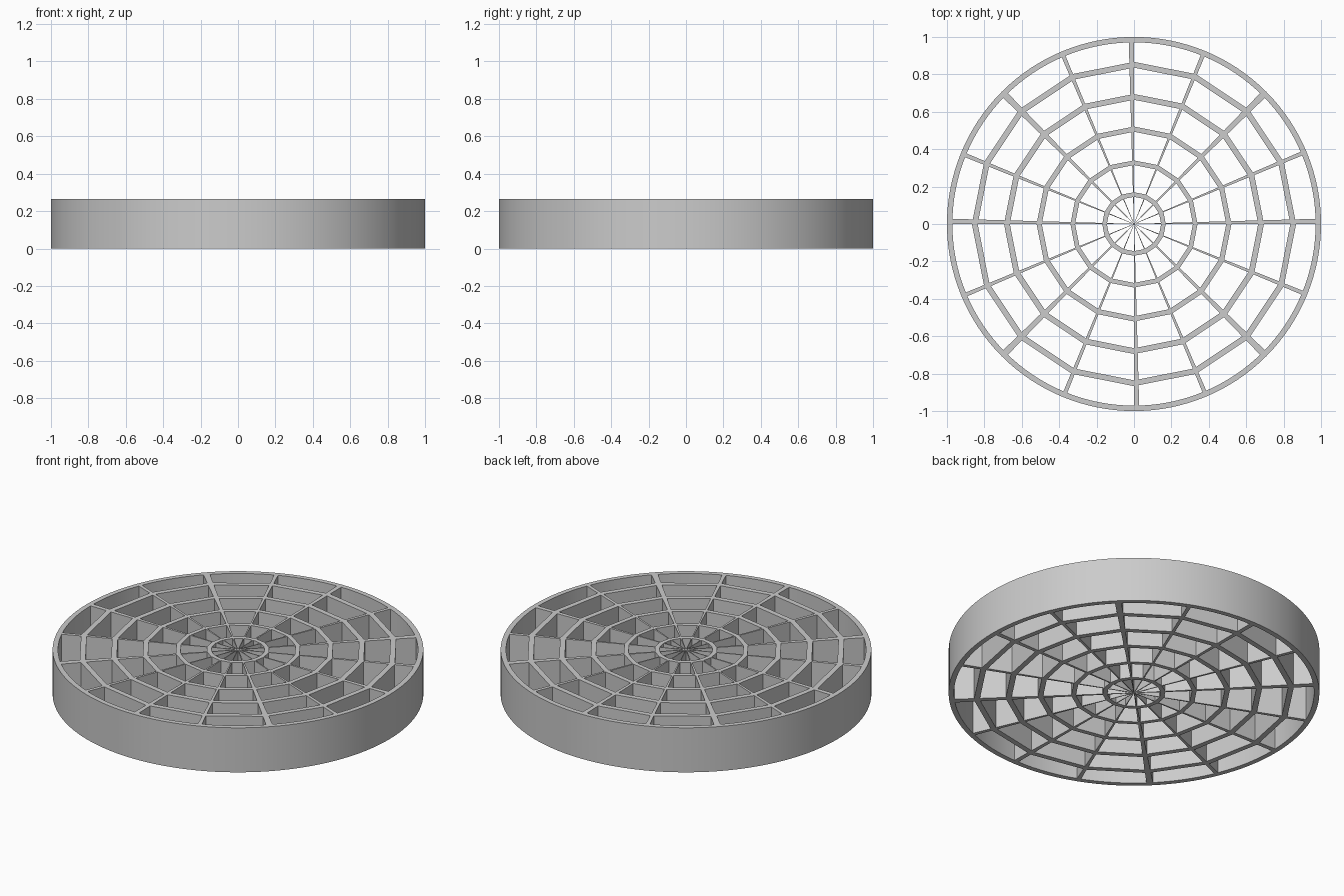
import bpy, bmesh
from math import cos, sin, radians, pi

if "Cube" in bpy.data.objects:
    bpy.data.objects.remove(bpy.data.objects["Cube"])

H = 0.265


def finish(bm, name):
    bmesh.ops.recalc_face_normals(bm, faces=bm.faces)
    me = bpy.data.meshes.new(name)
    bm.to_mesh(me)
    bm.free()
    ob = bpy.data.objects.new(name, me)
    bpy.context.collection.objects.link(ob)
    return ob


def ring(name, outer, inner, sides):
    """Upright tube with a rectangular wall section."""
    bm = bmesh.new()
    loops = []
    for i in range(sides):
        a = 2 * pi * i / sides
        loops.append([bm.verts.new((r * cos(a), r * sin(a), z))
                      for r, z in ((outer, 0), (outer, H), (inner, H), (inner, 0))])
    for i in range(sides):
        p, q = loops[i], loops[(i + 1) % sides]
        for k in range(4):
            n = (k + 1) % 4
            bm.faces.new((p[k], q[k], q[n], p[n]))
    return finish(bm, name)


def spoke(name, angle, right, left, length=0.98):
    """Wedge that widens from the centre to the rim."""
    a = radians(angle)
    bm = bmesh.new()
    pts = [(0, -0.001), (length, right), (length, left), (0, 0.001)]
    vs = [bm.verts.new((x * cos(a) - y * sin(a), x * sin(a) + y * cos(a), 0))
          for x, y in pts]
    f = bm.faces.new(vs)
    ext = bmesh.ops.extrude_face_region(bm, geom=[f])
    top = [v for v in ext["geom"] if isinstance(v, bmesh.types.BMVert)]
    bmesh.ops.translate(bm, verts=top, vec=(0, 0, H))
    return finish(bm, name)


# Smooth round outer rim
rim = ring("outer_rim", 1.0, 0.971, 128)
bpy.context.view_layer.objects.active = rim
rim.select_set(True)
bpy.ops.object.shade_smooth_by_angle(angle=radians(30))

# Faceted sixteen-sided inner rings
for n, (r, t) in enumerate(((0.17, 0.025), (0.34, 0.025), (0.521, 0.028),
                            (0.695, 0.031), (0.867, 0.031))):
    ring(f"web_ring_{n + 1}", r, r - t, 16)

# Tapered spokes: offset on the axes, wide on the diagonals, slim between
for i in range(16):
    if i == 8:
        w = (-0.028, 0.0)
    elif i % 4 == 0:
        w = (0.0, 0.028)
    elif i % 4 == 2:
        w = (-0.018, 0.018)
    else:
        w = (-0.006, 0.016)
    spoke(f"spoke_{i + 1}", 22.5 * i, *w)
